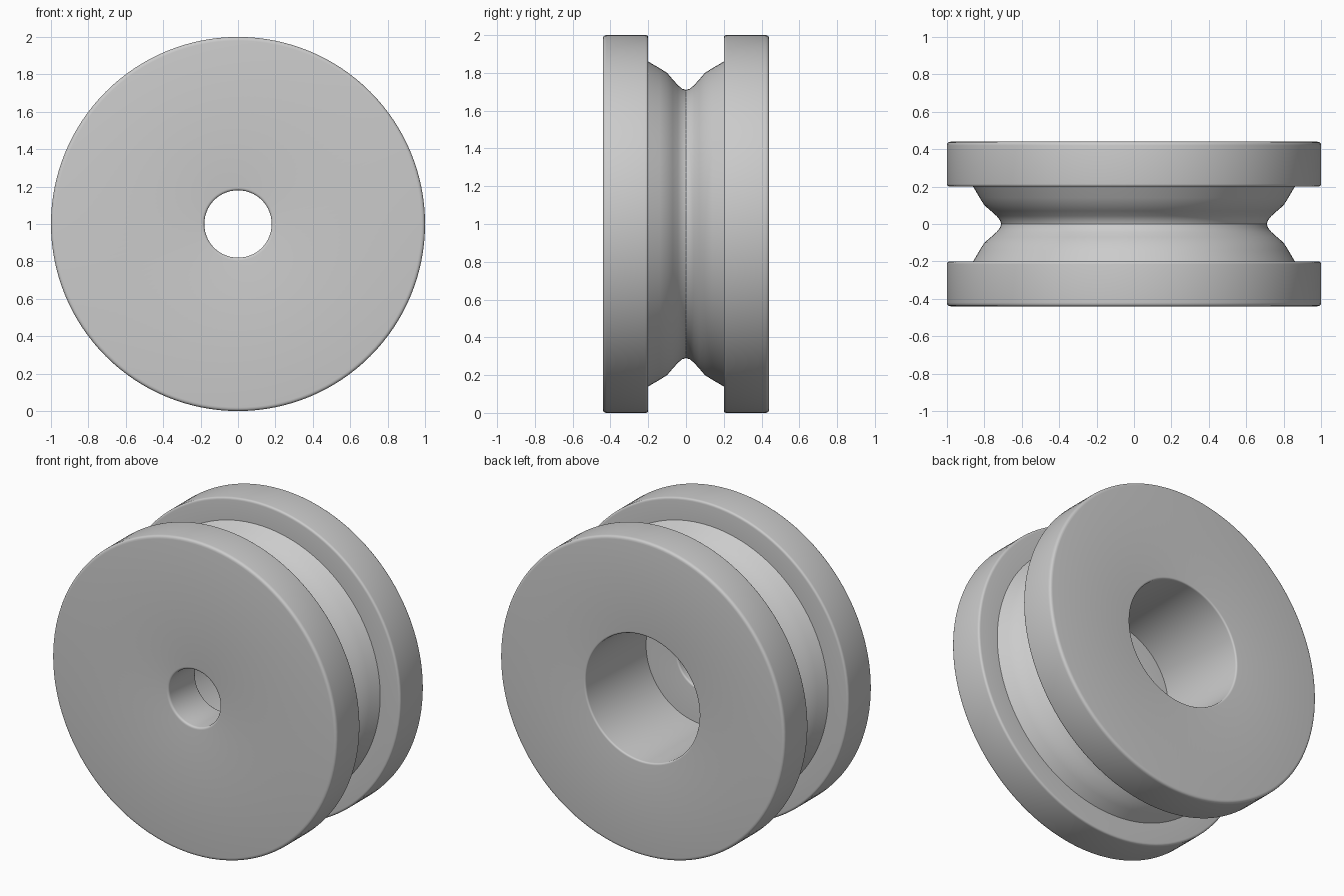
import bpy, bmesh, math
from mathutils import Vector

if "Cube" in bpy.data.objects:
    bpy.data.objects.remove(bpy.data.objects["Cube"], do_unlink=True)

SEGMENTS = 128
HALF_WIDTH = 0.44
GROOVE_HALF = 0.2
BORE_FLOOR = -0.17

grey = bpy.data.materials.new("plain grey")
grey.use_nodes = True
colour = (0.6, 0.6, 0.6, 1)
grey.diffuse_color = colour
grey.node_tree.nodes["Principled BSDF"].inputs["Base Color"].default_value = colour


def rounded(points, steps=4):
    """Round the corners of a closed profile of (radius, y, corner radius)."""
    result = []
    for i, (r, y, size) in enumerate(points):
        corner = Vector((r, y))
        if not size:
            result.append(corner)
            continue
        before = Vector(points[i - 1][:2])
        after = Vector(points[(i + 1) % len(points)][:2])
        start = corner + (before - corner).normalized() * size
        end = corner + (after - corner).normalized() * size
        for s in range(steps + 1):
            t = s / steps
            result.append(start * (1 - t) ** 2 + corner * 2 * t * (1 - t) + end * t * t)
    return result


# Waist of the spool: sloping shoulders and a rounded groove
half_groove = [(0.86, GROOVE_HALF), (0.825, 0.14), (0.8, 0.1), (0.765, 0.07),
               (0.735, 0.043), (0.716, 0.02)]
groove = [(r, -y, 0) for r, y in half_groove] + [(0.71, 0, 0)]
groove += [(r, y, 0) for r, y in reversed(half_groove)]

# Full section: front flange, waist, back flange, wide bore, narrow hole
section = rounded(
    [(0.18, -HALF_WIDTH, 0.015), (1, -HALF_WIDTH, 0.02), (1, -GROOVE_HALF, 0.015)]
    + groove
    + [(1, GROOVE_HALF, 0.015), (1, HALF_WIDTH, 0.02), (0.4, HALF_WIDTH, 0.012),
       (0.4, BORE_FLOOR, 0), (0.18, BORE_FLOOR, 0.012)])

# Turn the section around the y axis
bm = bmesh.new()
verts = [bm.verts.new((p.x, p.y, 0)) for p in section]
edges = [bm.edges.new((v, verts[(i + 1) % len(verts)])) for i, v in enumerate(verts)]
bmesh.ops.spin(bm, geom=verts + edges, cent=(0, 0, 0), axis=(0, 1, 0),
               angle=math.tau, steps=SEGMENTS, use_merge=True)
bmesh.ops.remove_doubles(bm, verts=bm.verts, dist=0.0001)
bmesh.ops.recalc_face_normals(bm, faces=bm.faces)
mesh = bpy.data.meshes.new("grooved_wheel")
bm.to_mesh(mesh)
bm.free()
mesh.materials.append(grey)

wheel = bpy.data.objects.new("grooved_wheel", mesh)
wheel.location.z = 1
bpy.context.collection.objects.link(wheel)
bpy.context.view_layer.objects.active = wheel
wheel.select_set(True)
bpy.ops.object.shade_smooth_by_angle(angle=math.radians(30))
